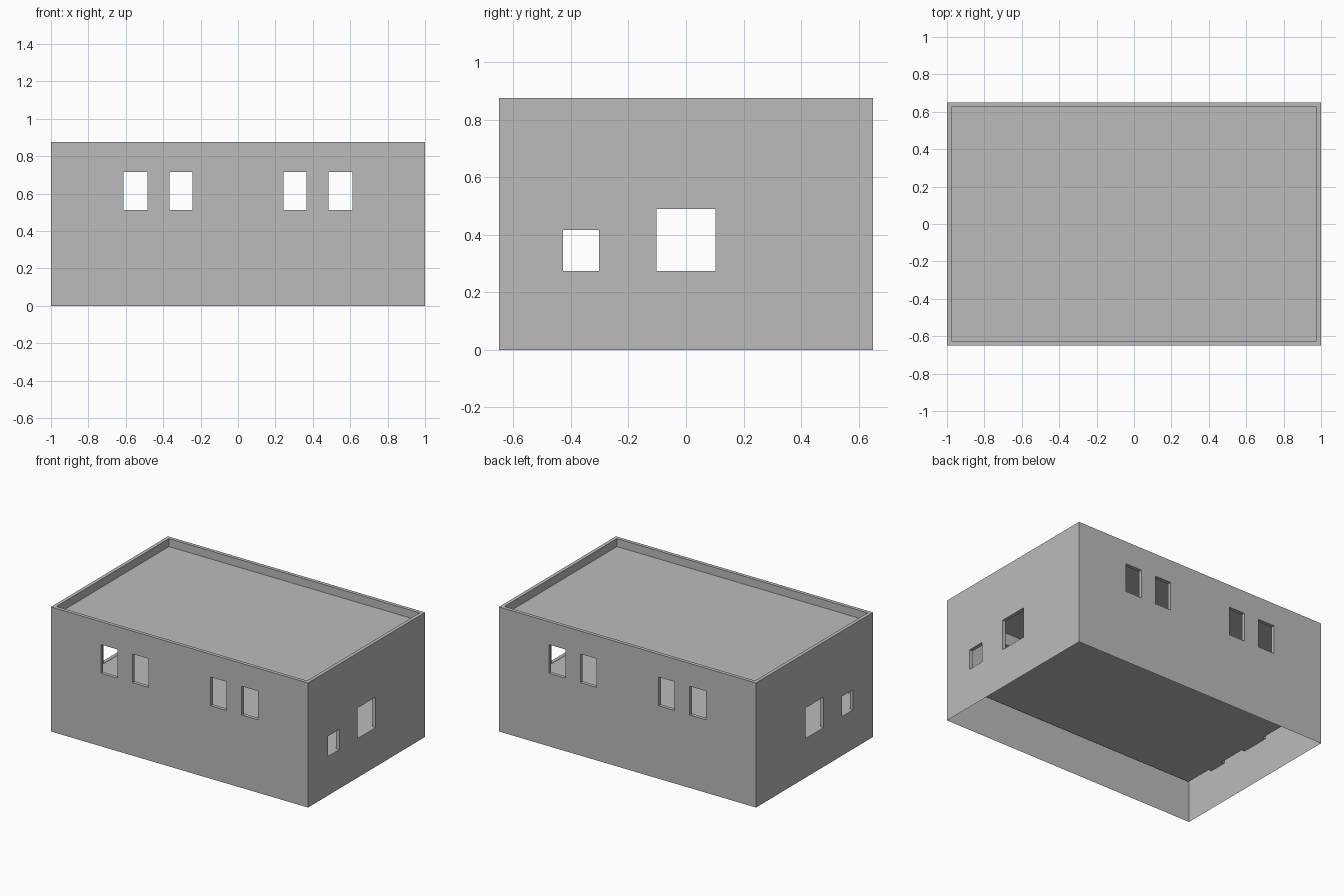
import bpy, bmesh

if "Cube" in bpy.data.objects:
    bpy.data.objects.remove(bpy.data.objects["Cube"])

W, D, H = 1.0, 0.65, 0.876      # half width, half depth, height
T = 0.025                       # wall thickness
FLOOR, CEILING, ROOF = 0.273, 0.80, 0.82

grey = bpy.data.materials.new("plain_grey")
grey.diffuse_color = (0.5, 0.5, 0.5, 1)
grey.use_nodes = True
grey.node_tree.nodes["Principled BSDF"].inputs["Base Color"].default_value = grey.diffuse_color


def box(name, x0, x1, y0, y1, z0, z1):
    """Axis-aligned box object between two corners."""
    bm = bmesh.new()
    bmesh.ops.create_cube(bm, size=1)
    for v in bm.verts:
        v.co = (x1 if v.co.x > 0 else x0,
                y1 if v.co.y > 0 else y0,
                z1 if v.co.z > 0 else z0)
    mesh = bpy.data.meshes.new(name)
    bm.to_mesh(mesh)
    bm.free()
    mesh.materials.append(grey)
    obj = bpy.data.objects.new(name, mesh)
    bpy.context.collection.objects.link(obj)
    return obj


# Building block
building = box("building_walls", -W, W, -D, D, 0, H)

# Cutters: roof recess behind the parapet, and the room inside
ix, iy = W - T, D - T
cutters = [box("roof_recess", -ix, ix, -iy, iy, ROOF, H + 0.1),
           box("room", -ix, ix, -iy, iy, FLOOR, CEILING)]

# Cutters: paired windows through the front and back walls
for s in (-1, 1):
    for a, b in ((0.242, 0.367), (0.484, 0.612)):
        x0, x1 = sorted((s * a, s * b))
        cutters.append(box("long_wall_window", x0, x1, -1, 1, 0.513, 0.715))

# Cutters: small and large windows through both end walls
for y0, y1, z1 in ((-0.428, -0.303, 0.417), (-0.102, 0.102, 0.49)):
    cutters.append(box("end_wall_window", -1.3, 1.3, y0, y1, 0.275, z1))

for c in cutters:
    c.hide_render = True
    mod = building.modifiers.new(c.name, 'BOOLEAN')
    mod.operation = 'DIFFERENCE'
    mod.solver = 'EXACT'
    mod.object = c

# Apply the cuts, then open the underside
bpy.context.view_layer.update()
evaluated = building.evaluated_get(bpy.context.evaluated_depsgraph_get())
mesh = bpy.data.meshes.new_from_object(evaluated)
building.modifiers.clear()
building.data = mesh
for c in cutters:
    bpy.data.objects.remove(c)

bm = bmesh.new()
bm.from_mesh(mesh)
under = [f for f in bm.faces if all(v.co.z < 0.001 for v in f.verts)]
bmesh.ops.delete(bm, geom=under, context='FACES')
for f in bm.faces:
    f.material_index = 0
bm.to_mesh(mesh)
bm.free()
mesh.materials.clear()
mesh.materials.append(grey)
